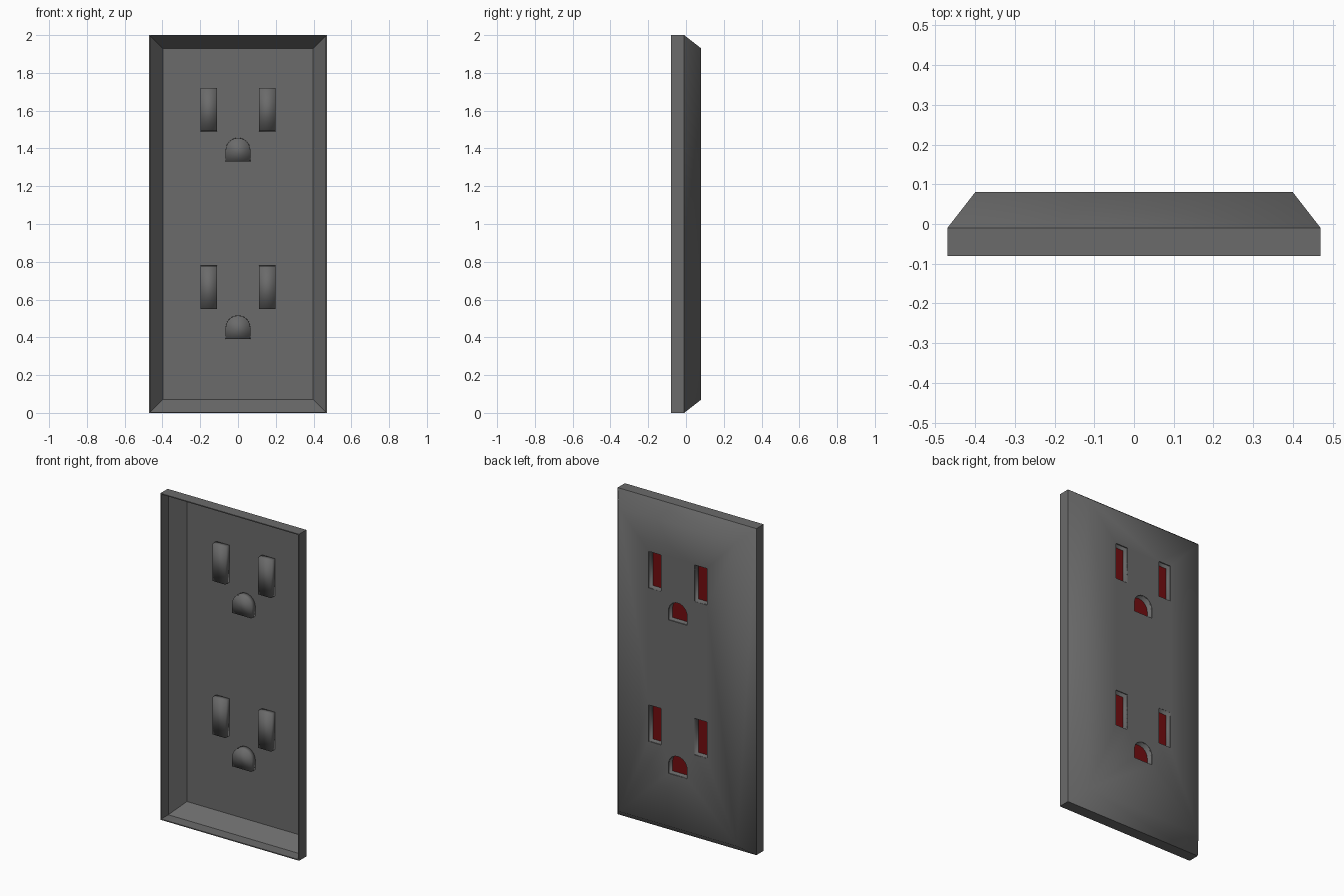
import bpy, bmesh, math

if "Cube" in bpy.data.objects:
    bpy.data.objects.remove(bpy.data.objects["Cube"])

FRONT, FLOOR, T = 0.08, 0.038, 0.006


def material(name, color):
    mat = bpy.data.materials.new(name)
    mat.diffuse_color = color
    mat.use_nodes = True
    mat.node_tree.nodes["Principled BSDF"].inputs["Base Color"].default_value = mat.diffuse_color
    return mat


grey = material("dark_grey", (0.145, 0.145, 0.145, 1))
red = material("socket_red", (0.17, 0.004, 0.005, 1))


def make_object(name, bm, mat=grey):
    bmesh.ops.recalc_face_normals(bm, faces=bm.faces)
    mesh = bpy.data.meshes.new(name)
    bm.to_mesh(mesh)
    bm.free()
    mesh.materials.append(mat)
    ob = bpy.data.objects.new(name, mesh)
    bpy.context.collection.objects.link(ob)
    return ob


def loft(name, rings, cap_start=False, cap_end=True):
    """Join rings of (x, y, z) points with quads."""
    bm = bmesh.new()
    loops = [[bm.verts.new(p) for p in ring] for ring in rings]
    n = len(loops[0])
    for a, b in zip(loops, loops[1:]):
        for i in range(n):
            j = (i + 1) % n
            bm.faces.new((a[i], a[j], b[j], b[i]))
    if cap_start:
        bm.faces.new(loops[0])
    if cap_end:
        bm.faces.new(loops[-1])
    return make_object(name, bm)


def rect(x0, x1, z0, z1, inset=0.0):
    x0, x1, z0, z1 = x0 + inset, x1 - inset, z0 + inset, z1 - inset
    return [(x0, z0), (x1, z0), (x1, z1), (x0, z1)]


def arch(z0, half=0.063, height=0.12, steps=12):
    zc = z0 + height - half
    arc = [(half * math.cos(math.pi * i / steps), zc + half * math.sin(math.pi * i / steps))
           for i in range(steps + 1)]
    return [(-half, z0), (half, z0)] + arc


def at(profile, y):
    return [(x, y, z) for x, z in profile]


# thin hollow cover: inner skin, open rim towards -y, outer skin with chamfered border
border, face = (-0.47, 0.47, 0, 2), (-0.40, 0.40, 0.07, 1.93)
plate = loft("cover_plate", [
    at(rect(*face, 0.002), FRONT - T), at(rect(*border, T), -0.012), at(rect(*border, T), -0.08),
    at(rect(*border), -0.08), at(rect(*border), -0.01), at(rect(*face), FRONT)], True, True)
# outer chamfer and face blend smoothly into each other
for poly in plate.data.polygons:
    poly.use_smooth = poly.normal.y > 0.3

# two sockets, each with two blade slots and an arched ground hole
for label, dz in (("lower", 0.0), ("upper", 0.94)):
    holes = {
        "left_slot": rect(-0.20, -0.11, 0.55 + dz, 0.78 + dz, 0.003),
        "right_slot": rect(0.11, 0.20, 0.55 + dz, 0.78 + dz, 0.003),
        "ground_hole": arch(0.393 + dz),
    }
    for part, profile in holes.items():
        name = label + "_" + part
        # opening through the plate
        cutter = loft(name + "_cutter", [at(profile, 0.05), at(profile, 0.12)], True, True)
        cutter.hide_render = True
        cutter.hide_set(True)
        cut = plate.modifiers.new(name, 'BOOLEAN')
        cut.operation = 'DIFFERENCE'
        cut.solver = 'EXACT'
        cut.object = cutter
        # softly shaded pocket behind the opening
        pocket = loft(name + "_pocket", [at(profile, FRONT - 0.001), at(profile, FLOOR)])
        for poly in pocket.data.polygons:
            poly.use_smooth = True
        shell = pocket.modifiers.new("thickness", 'SOLIDIFY')
        shell.thickness = 0.003
        shell.offset = 1
        # red pocket floor
        bm = bmesh.new()
        bm.faces.new([bm.verts.new(p) for p in at(profile, FLOOR + 0.002)])
        floor = make_object(name + "_floor", bm, red)
        if floor.data.polygons[0].normal.y < 0:
            floor.data.flip_normals()
